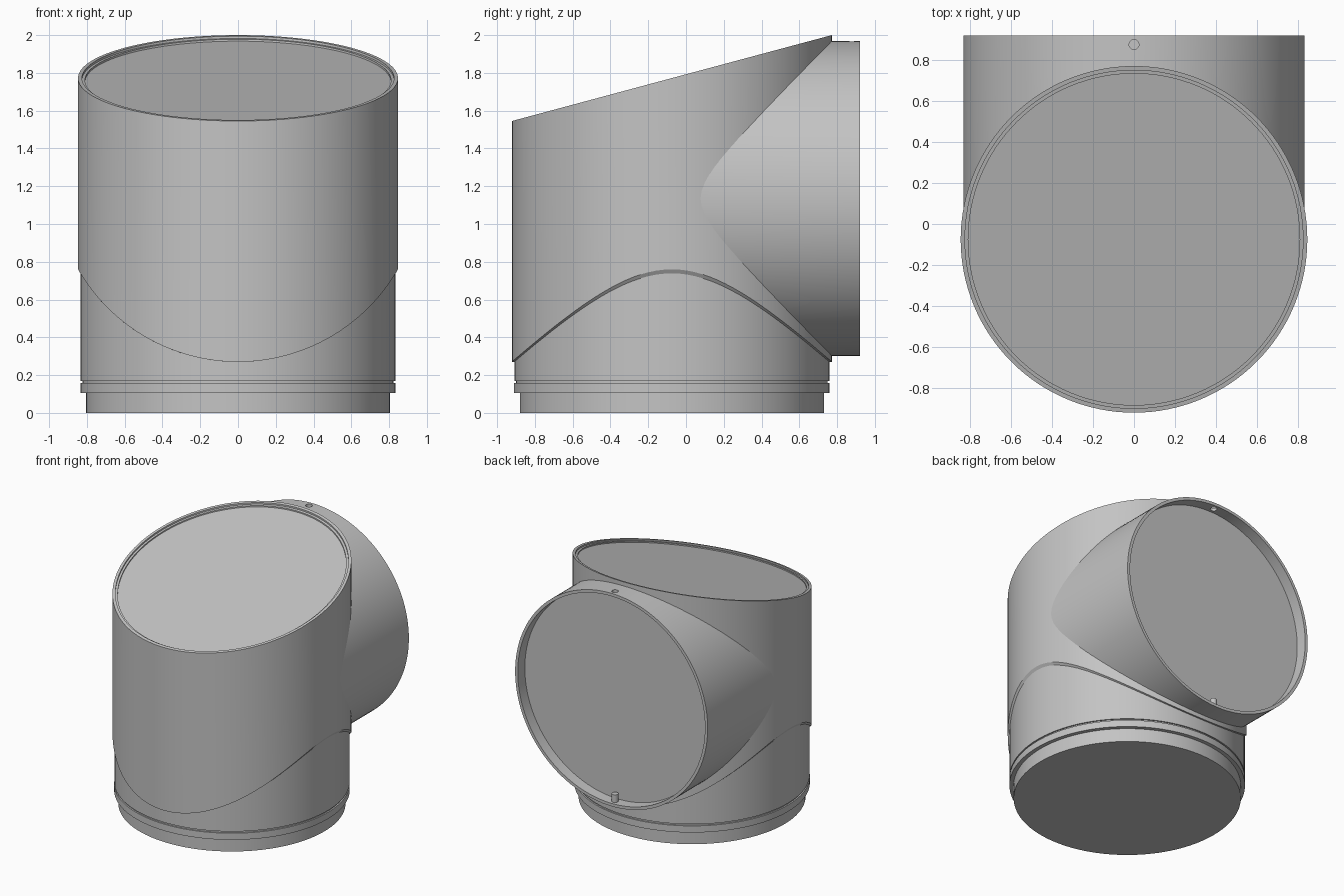
import bpy, bmesh, math
from mathutils import Vector

if "Cube" in bpy.data.objects:
    bpy.data.objects.remove(bpy.data.objects["Cube"], do_unlink=True)

SEG = 128
BODY_Y = -0.075      # axis of the upright pipe
BRANCH_Z = 1.135     # axis of the side branch

grey = bpy.data.materials.new("plain grey")
grey.use_nodes = True
grey.diffuse_color = (0.55, 0.55, 0.55, 1)
grey.node_tree.nodes["Principled BSDF"].inputs["Base Color"].default_value = grey.diffuse_color


def skin(name, rings):
    """Join successive rings of points; a ring of one point is a pole."""
    bm = bmesh.new()
    loops = [[bm.verts.new(p) for p in ring] for ring in rings]
    for a, b in zip(loops, loops[1:]):
        for i in range(SEG):
            j = (i + 1) % SEG
            if len(a) == 1:
                bm.faces.new((a[0], b[i], b[j]))
            elif len(b) == 1:
                bm.faces.new((a[i], a[j], b[0]))
            else:
                bm.faces.new((a[i], a[j], b[j], b[i]))
    bmesh.ops.recalc_face_normals(bm, faces=bm.faces)
    mesh = bpy.data.meshes.new(name)
    bm.to_mesh(mesh)
    bm.free()
    obj = bpy.data.objects.new(name, mesh)
    bpy.context.collection.objects.link(obj)
    mesh.materials.append(grey)
    return obj


def smooth(obj):
    bpy.ops.object.select_all(action='DESELECT')
    obj.select_set(True)
    bpy.context.view_layer.objects.active = obj
    bpy.ops.object.shade_smooth_by_angle(angle=math.radians(30))


def circle():
    for i in range(SEG):
        a = math.tau * i / SEG
        yield math.cos(a), math.sin(a)


def upright(r, height):
    """Ring around the upright axis, with height given by a rule of x and y."""
    return [(r * c, BODY_Y + r * s, height(r * c, r * s)) for c, s in circle()]


def sideways(r, depth):
    """Ring around the branch axis, with y given by a rule of x."""
    return [(r * c, depth(r * c), BRANCH_Z + r * s) for c, s in circle()]


def level(value):
    return lambda *_: value


def slant(drop):
    return lambda x, y: 1.7725 + 0.2686 * y - drop


def scallop(x, y):
    return 1.247 - math.sqrt(0.977 ** 2 - x * x)


# Base pipe with foot, ring and groove
profile = [(0.805, 0), (0.805, 0.105), (0.835, 0.105), (0.835, 0.157),
           (0.824, 0.157), (0.824, 0.17), (0.834, 0.17), (0.834, 0.78)]
base = skin("base_pipe", [[(0, BODY_Y, 0)]]
            + [upright(r, level(z)) for r, z in profile]
            + [[(0, BODY_Y, 0.78)]])
smooth(base)

# Outer sleeve with scalloped lower edge and slanted, stepped top
steps = [(0.847, 0), (0.826, 0), (0.826, 0.012), (0.81, 0.012), (0.81, 0.022)]
sleeve = skin("outer_sleeve", [[(0, BODY_Y, 0.7)], upright(0.82, scallop), upright(0.847, scallop)]
              + [upright(r, slant(d)) for r, d in steps]
              + [[(0, BODY_Y, slant(0.022)(0, 0))]])
smooth(sleeve)


# Side branch, trimmed just inside the sleeve, with a recessed end
def saddle(x):
    return BODY_Y + math.sqrt(0.84 ** 2 - x * x)


END, RECESS = 0.922, 0.835
branch = skin("side_branch", [[(0, 0, BRANCH_Z)],
                              sideways(0.833, saddle),
                              sideways(0.833, level(END)),
                              sideways(0.81, level(END)),
                              sideways(0.81, level(RECESS)),
                              [(0, RECESS, BRANCH_Z)]])


def pin(name, radius, low, high):
    bpy.ops.mesh.primitive_cylinder_add(vertices=24, radius=radius, depth=high - low,
                                        location=(0, 0.877, (low + high) / 2))
    obj = bpy.context.object
    obj.name = name
    obj.data.materials.append(grey)
    return obj


# Drilled hole at the top of the branch rim
cutter = pin("hole_cutter", 0.024, 1.9, 2.02)
cutter.hide_render = True
drill = branch.modifiers.new("hole", 'BOOLEAN')
drill.operation = 'DIFFERENCE'
drill.solver = 'EXACT'
drill.object = cutter
bpy.ops.object.select_all(action='DESELECT')
branch.select_set(True)
bpy.context.view_layer.objects.active = branch
bpy.ops.object.modifier_apply(modifier=drill.name)
bpy.data.objects.remove(cutter, do_unlink=True)
smooth(branch)

# Locating pin at the bottom of the rim
smooth(pin("locating_pin", 0.024, 0.31, 0.385))
